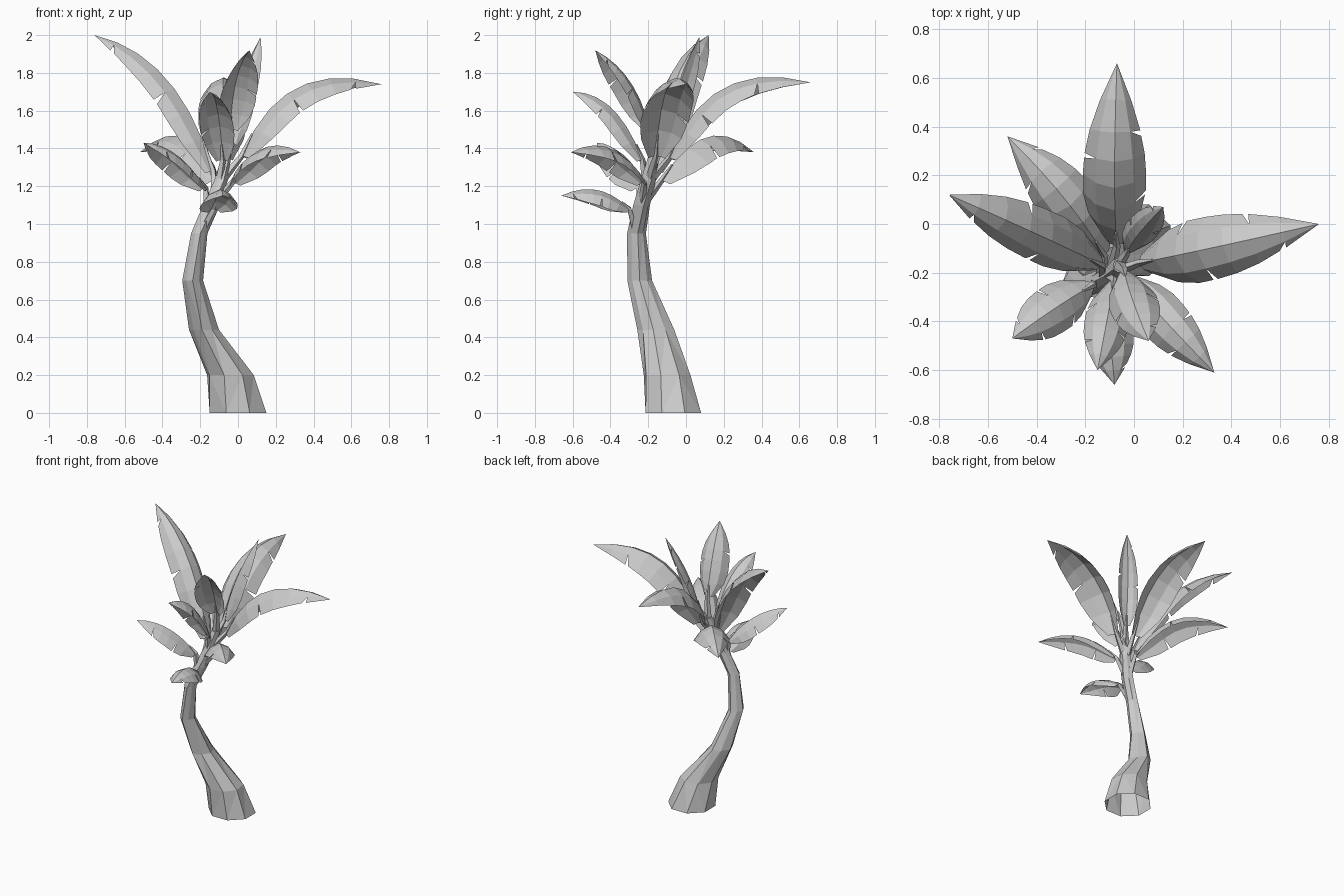
import bpy
import bmesh
import math
from mathutils import Vector

cube = bpy.data.objects.get("Cube")
if cube:
    bpy.data.objects.remove(cube, do_unlink=True)

grey = bpy.data.materials.new("plain_grey")
grey.use_nodes = True
colour = (0.6, 0.6, 0.6, 1)
grey.diffuse_color = colour
grey.node_tree.nodes["Principled BSDF"].inputs["Base Color"].default_value = colour


def finish(name, bm, solid=False):
    """Turn a bmesh into a flat shaded, coloured object."""
    if solid:
        bmesh.ops.recalc_face_normals(bm, faces=bm.faces)
    mesh = bpy.data.meshes.new(name)
    bm.to_mesh(mesh)
    bm.free()
    mesh.materials.append(grey)
    obj = bpy.data.objects.new(name, mesh)
    bpy.context.collection.objects.link(obj)


def bridge(bm, rings):
    """Skin a list of equal vertex rings and cap the upper end."""
    for low, high in zip(rings, rings[1:]):
        for i in range(len(low)):
            j = (i + 1) % len(low)
            bm.faces.new((low[i], low[j], high[j], high[i]))
    bm.faces.new(rings[-1])


# Trunk: centre x, y, z and the radii along x and y
TRUNK = [
    (0, -0.067, 0, 0.156, 0.153),
    (-0.04, -0.1, 0.2, 0.123, 0.123),
    (-0.18, -0.16, 0.44, 0.077, 0.095),
    (-0.24, -0.245, 0.7, 0.053, 0.063),
    (-0.205, -0.262, 0.95, 0.042, 0.048),
    (-0.14, -0.235, 1.1, 0.045, 0.044),
    (-0.09, -0.2, 1.23, 0.037, 0.042),
    (-0.06, -0.17, 1.36, 0.027, 0.032),
]
SIDES = 8

bm = bmesh.new()
rings = []
for k, (x, y, z, rx, ry) in enumerate(TRUNK):
    ring = []
    for i in range(SIDES):
        a = math.tau * (i + 0.5) / SIDES + 0.13 * k
        bump = 1.04 if i % 2 or k < 2 else 0.9
        ring.append(bm.verts.new((x + rx * bump * math.cos(a),
                                  y + ry * bump * math.sin(a), z)))
    rings.append(ring)
bridge(bm, rings)
# Twisted bark: split the side quads along their diagonals
bmesh.ops.triangulate(bm, faces=[f for f in bm.faces if len(f.verts) == 4])
finish("trunk", bm, solid=True)


def trunk_centre(z):
    for low, high in zip(TRUNK, TRUNK[1:]):
        if z <= high[2]:
            t = (z - low[2]) / (high[2] - low[2])
            return Vector(low[:3]).lerp(Vector(high[:3]), t)
    return Vector(TRUNK[-1][:3])


# Leaves: blade base, midrib midpoint, tip, half width
LEAVES = {
    "right_high": ((-.13, -.17, 1.28), (-.38, -.05, 1.77), (-.76, .12, 2), .11),
    "right_back": ((-.12, -.13, 1.23), (-.29, .11, 1.46), (-.52, .36, 1.38), .12),
    "back": ((-.07, -.09, 1.35), (-.08, .2, 1.72), (-.07, .66, 1.75), .13),
    "top": ((-.03, -.12, 1.42), (.02, -.04, 1.72), (.12, .07, 1.99), .065),
    "left": ((.02, -.16, 1.36), (.31, -.1, 1.72), (.76, 0, 1.74), .13),
    "left_front": ((-.03, -.22, 1.22), (.13, -.4, 1.4), (.33, -.61, 1.38), .1),
    "front_low": ((-.13, -.3, 1.08), (-.1, -.47, 1.18), (-.08, -.66, 1.15), .1),
    "right_front": ((-.17, -.25, 1.19), (-.33, -.35, 1.37), (-.5, -.47, 1.43), .1),
    "front": ((-.08, -.23, 1.34), (-.11, -.39, 1.61), (-.15, -.6, 1.7), .09),
    "front_high": ((-.04, -.19, 1.5), (-.01, -.3, 1.76), (.06, -.48, 1.92), .1),
}
WIDTHS = (0.35, 0.84, 1, 1, 0.95, 0.8, 0.5, 0)
UP = Vector((0, 0, 1))


def leaf_frame(base, mid, tip, t):
    """Point, side and normal on a curve running through base, mid and tip."""
    bend = 2 * mid - (base + tip) / 2
    p = base.lerp(bend, t).lerp(bend.lerp(tip, t), t)
    along = (bend.lerp(tip, t) - base.lerp(bend, t)).normalized()
    side = along.cross(UP).normalized()
    return p, side, side.cross(along)


def make_blade(name, base, mid, tip, half, seed):
    """Arched leaf sheet, with torn notches along both margins."""
    bm = bmesh.new()
    count = len(WIDTHS) - 1

    def place(s, u):
        k = min(int(s), count - 1)
        w = half * (WIDTHS[k] + (WIDTHS[k + 1] - WIDTHS[k]) * (s - k))
        p, side, normal = leaf_frame(base, mid, tip, s / count)
        return bm.verts.new(p + side * u * w - normal * w * 0.82 * abs(u) ** 2.1)

    rows = [{u: place(k, u) for u in (-1, -0.6, 0, 0.6, 1)} for k in range(count)]
    end = bm.verts.new(tip)
    for k in range(count):
        for u, v in ((-1, -0.6), (-0.6, 0), (0, 0.6), (0.6, 1)):
            a, b = rows[k][u], rows[k][v]
            if k == count - 1:
                bm.faces.new((a, b, end))
                continue
            d, c = rows[k + 1][u], rows[k + 1][v]
            torn = (k + seed + (u < 0)) % 3 == 0 and k > 0
            if torn and u == -1:
                d = place(k + 0.78, u)
            if torn and v == 1:
                c = place(k + 0.78, v)
            bm.faces.new((a, b, c, d))
    finish(name, bm)


def make_stalk(name, base, mid, tip):
    """Four sided stalk from inside the trunk into the blade's midrib."""
    bm = bmesh.new()
    root = trunk_centre(base.z - 0.14)
    inner = leaf_frame(base, mid, tip, 0.12)[0]
    way = (inner - root).normalized()
    side = way.cross(UP).normalized()
    normal = side.cross(way)
    rings = []
    for p, r in ((root, 0.025), (base, 0.015), (inner, 0.006)):
        rings.append([bm.verts.new(p + r * (side * x + normal * y))
                      for x, y in ((1, 0), (0, 1), (-1, 0), (0, -1))])
    bridge(bm, rings)
    finish(name, bm, solid=True)


for n, (place_name, (base, mid, tip, half)) in enumerate(LEAVES.items()):
    base, mid, tip = Vector(base), Vector(mid), Vector(tip)
    make_blade(place_name + "_leaf", base, mid, tip, half, n)
    make_stalk(place_name + "_stalk", base, mid, tip)
